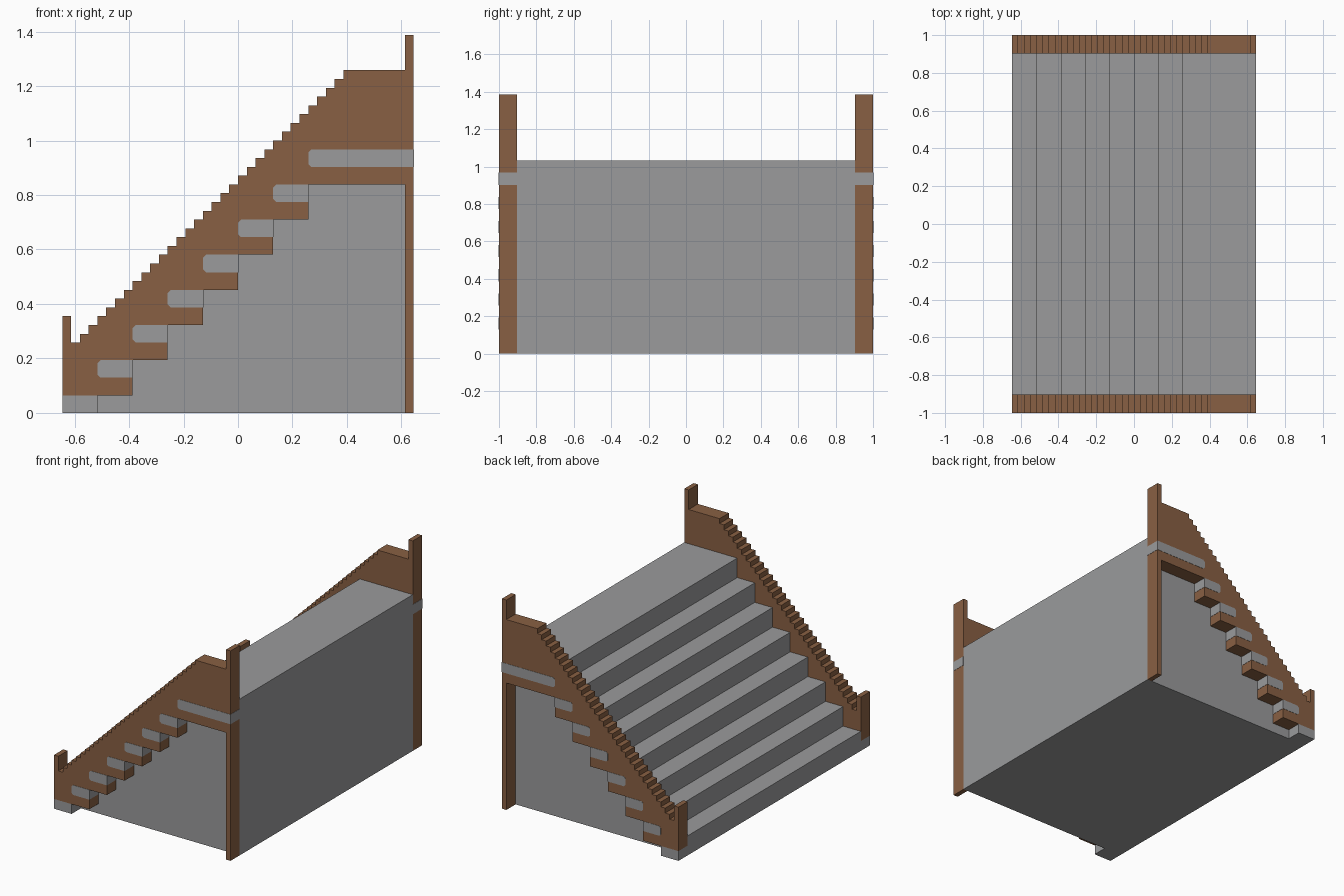
import bpy
import bmesh

cube = bpy.data.objects.get("Cube")
if cube:
    bpy.data.objects.remove(cube, do_unlink=True)

U = 1 / 31          # one grid unit: the staircase is 40 x 62 x 43 units
EPS = 0.05          # how far the inlaid stone stands proud of the wood


def make_material(name, rgb):
    mat = bpy.data.materials.new(name)
    mat.use_nodes = True
    colour = (*rgb, 1)
    mat.diffuse_color = colour
    mat.node_tree.nodes["Principled BSDF"].inputs["Base Color"].default_value = colour
    return mat


stone = make_material("grey_stone", (0.325, 0.328, 0.333))
wood = make_material("brown_wood", (0.25, 0.117, 0.056))


def prism(name, profile, y0, y1, mat):
    """Extrude an (x, z) profile in grid units from y0 to y1."""
    bm = bmesh.new()
    face = bm.faces.new([bm.verts.new(((x - 20) * U, y0 * U, z * U)) for x, z in profile])
    ext = bmesh.ops.extrude_face_region(bm, geom=[face])
    moved = [v for v in ext["geom"] if isinstance(v, bmesh.types.BMVert)]
    bmesh.ops.translate(bm, verts=moved, vec=(0, (y1 - y0) * U, 0))
    bmesh.ops.recalc_face_normals(bm, faces=bm.faces)
    mesh = bpy.data.meshes.new(name)
    bm.to_mesh(mesh)
    bm.free()
    mesh.materials.append(mat)
    obj = bpy.data.objects.new(name, mesh)
    bpy.context.collection.objects.link(obj)
    return obj


# Solid stone flight: eight treads, the last one a wide landing
steps = [(0, 0)]
for k in range(8):
    steps += [(4 * k, 4 * k + 4), (4 * k + 4, 4 * k + 4)]
steps[-1] = (40, 32)
steps.append((40, 0))
prism("stone_steps", steps, -28, 28, stone)

# Wooden balustrade outline: fine stepped rail, newel posts, coarse stepped underside
rail = [(0, 2), (0, 11), (1, 11)]
for x in range(1, 32):
    rail += [(x, x + 7), (x + 1, x + 7)]
rail += [(32, 39), (39, 39), (39, 43), (40, 43), (40, 0), (39, 0), (39, 26), (28, 26)]
for k in range(6, 1, -1):
    rail += [(4 * k + 4, 4 * k - 2), (4 * k, 4 * k - 2)]
rail.append((8, 2))
# the underside corners repeat where a riser meets a tread, so drop duplicates
rail = list(dict.fromkeys(rail))


def inlay_profile(x0, x1, z0, z1, c=0.35):
    """Stone strip with softened corners at its closed end."""
    return [(x0, z0 + c), (x0, z1 - c), (x0 + c, z1), (x1, z1), (x1, z0), (x0 + c, z0)]


for side, s in (("front", -1), ("back", 1)):
    prism(side + "_balustrade", rail, 28 * s, 31 * s, wood)
    # Stone foot beneath the lower newel post
    prism(side + "_foot", [(0, 0), (0, 2), (4, 2), (4, 0)], 28 * s, 31 * s, stone)
    # Tread ends and landing edge showing through the wood
    for k in range(1, 7):
        prism(f"{side}_tread_end_{k}",
              inlay_profile(4 * k, 4 * k + 4 + EPS, 4 * k, 4 * k + 2),
              (28 + EPS) * s, (31 + EPS) * s, stone)
    prism(side + "_landing_edge", inlay_profile(28, 40 + EPS, 28, 30),
          (28 + EPS) * s, (31 + EPS) * s, stone)
